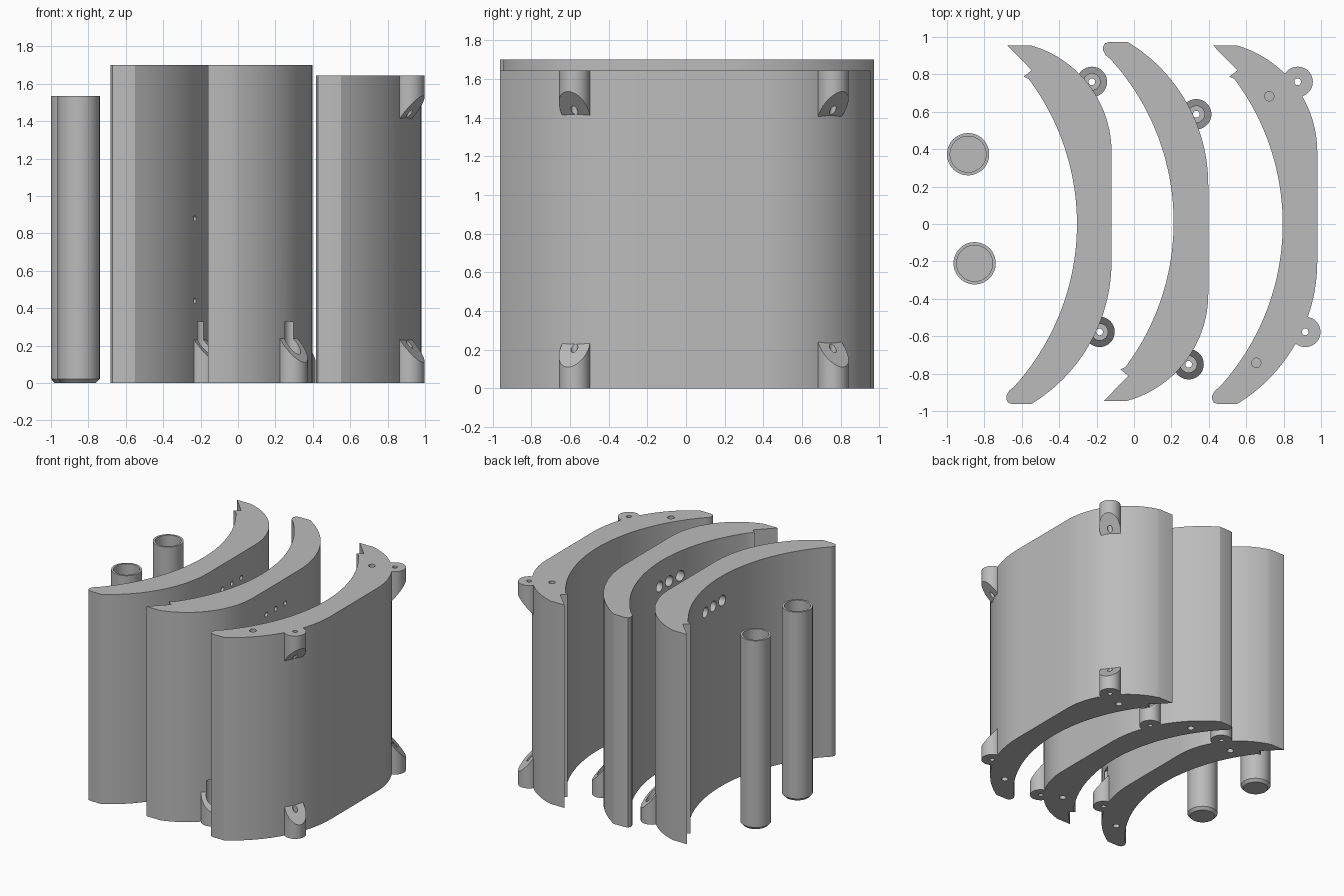
import bpy, bmesh, math
from mathutils import Matrix, Vector

if "Cube" in bpy.data.objects:
    bpy.data.objects.remove(bpy.data.objects["Cube"])

grey = bpy.data.materials.new("plain grey")
grey.diffuse_color = (0.5, 0.5, 0.5, 1)
grey.use_nodes = True
grey.node_tree.nodes["Principled BSDF"].inputs["Base Color"].default_value = grey.diffuse_color


def make_object(name, bm):
    bmesh.ops.recalc_face_normals(bm, faces=bm.faces[:])
    mesh = bpy.data.meshes.new(name)
    bm.to_mesh(mesh)
    bm.free()
    mesh.materials.append(grey)
    ob = bpy.data.objects.new(name, mesh)
    bpy.context.collection.objects.link(ob)
    return ob


def cylinder(name, x, y, z0, z1, r, seg=32):
    bm = bmesh.new()
    bmesh.ops.create_cone(bm, cap_ends=True, segments=seg, radius1=r, radius2=r,
                          depth=z1 - z0,
                          matrix=Matrix.Translation((x, y, (z0 + z1) / 2)))
    return make_object(name, bm)


def cylinder_x(name, x0, x1, y, z, r):
    bm = bmesh.new()
    m = Matrix.Translation(((x0 + x1) / 2, y, z)) @ Matrix.Rotation(math.pi / 2, 4, 'Y')
    bmesh.ops.create_cone(bm, cap_ends=True, segments=24, radius1=r, radius2=r,
                          depth=x1 - x0, matrix=m)
    return make_object(name, bm)


def combine(target, tool, operation):
    bpy.context.view_layer.objects.active = target
    mod = target.modifiers.new("combine", 'BOOLEAN')
    mod.operation = operation
    mod.solver = 'EXACT'
    mod.object = tool
    bpy.ops.object.modifier_apply(modifier=mod.name)
    bpy.data.objects.remove(tool, do_unlink=True)


def smooth(ob):
    bpy.ops.object.select_all(action='DESELECT')
    ob.select_set(True)
    bpy.context.view_layer.objects.active = ob
    bpy.ops.object.shade_smooth_by_angle(angle=math.radians(30))


def arc_x(y, x, y0, r):
    """x on an arc whose outermost point is (x, y0)"""
    return x - r + math.sqrt(r * r - (y - y0) ** 2)


def arc(x, y0, r, ya, yb, n):
    """Arc points, evenly spaced by angle"""
    a, b = math.asin((ya - y0) / r), math.asin((yb - y0) / r)
    angles = [a + (b - a) * i / n for i in range(n + 1)]
    return [(x - r + r * math.cos(t), y0 + r * math.sin(t)) for t in angles]


# Crescent cross-section: outer curve, notched end, inner curve, rounded end
PROFILE = (arc(-0.12, -0.2, 0.892, -0.963, -0.2, 24)
           + arc(-0.12, 0.385, 0.592, 0.385, 0.955, 24)
           + [(-0.678, 0.955), (-0.547, 0.822), (-0.59, 0.788)]
           + arc(-0.305, 0, 1.293, 0.775, -0.87, 48)
           + [(-0.668, -0.892), (-0.682, -0.917), (-0.682, -0.938),
              (-0.672, -0.956), (-0.65, -0.963)])
# Lugs: position and outward direction
LUGS = [((-0.184, -0.577), (0.907, -0.42)), ((-0.225, 0.76), (0.79, 0.61))]
PIN_HOLES = [(-0.446, -0.742), (-0.377, 0.683)]


def lug(x, y, nx, ny, z_flat, up):
    """Round lug with one sloping end"""
    bm = bmesh.new()
    bmesh.ops.create_cone(bm, cap_ends=True, segments=48, radius1=0.081,
                          radius2=0.081, depth=1)
    for v in bm.verts:
        slope_end = v.co.z > 0
        d = v.co.x * nx + v.co.y * ny
        v.co.z = z_flat + (up * (0.207 - 1.2 * d) if slope_end else 0)
        v.co.x += x
        v.co.y += y
    return make_object("lug", bm)


def panel(name, dx, flip, dy, height, top_lugs):
    def place(p):
        return p[0] + dx, flip * p[1] + dy

    bm = bmesh.new()
    base = bm.faces.new([bm.verts.new((*place(p), 0)) for p in PROFILE])
    res = bmesh.ops.extrude_face_region(bm, geom=[base])
    verts = [g for g in res["geom"] if isinstance(g, bmesh.types.BMVert)]
    bmesh.ops.translate(bm, verts=verts, vec=(0, 0, height))
    ob = make_object(name, bm)

    # lugs, mid-wall slopes face away from the panel
    for pos, n in LUGS:
        x, y = place(pos)
        combine(ob, lug(x, y, n[0], flip * n[1], 0, 1), 'UNION')
        if top_lugs:
            combine(ob, lug(x, y, n[0], flip * n[1], height, -1), 'UNION')
    for pos, n in LUGS:
        x, y = place(pos)
        combine(ob, cylinder("hole", x, y, -0.1, 0.3, 0.018), 'DIFFERENCE')
        if top_lugs:
            combine(ob, cylinder("hole", x, y, height - 0.3, height + 0.1, 0.018), 'DIFFERENCE')
        else:
            # screw head recess
            combine(ob, cylinder("recess", x, y, 0.1, 0.33, 0.044), 'DIFFERENCE')

    # blind pin holes in the ends
    for p in PIN_HOLES:
        x, y = place(p)
        combine(ob, cylinder("pin_hole", x, y, -0.1, 0.15, 0.025), 'DIFFERENCE')
        if top_lugs:
            combine(ob, cylinder("pin_hole", x, y, height - 0.15, height + 0.1, 0.025), 'DIFFERENCE')

    # three stepped holes through the wall
    if not top_lugs:
        for k in (-1, 0, 1):
            x, y = place((-0.22, 0.0925 + 0.12 * k))
            combine(ob, cylinder_x("hole", x - 0.3, x + 0.3, y, 1.5, 0.018), 'DIFFERENCE')
            combine(ob, cylinder_x("recess", x - 0.3, x, y, 1.5, 0.042), 'DIFFERENCE')
    return ob


left = panel("left_panel", 0, 1, 0, 1.70, False)
middle = panel("middle_panel", 0.517, -1, 0.01, 1.70, False)
right = panel("right_panel", 1.1, 1, 0, 1.645, True)

# small side holes in the left panel
for z in (0.44, 0.88):
    combine(left, cylinder_x("hole", -0.33, 0, -0.63, z, 0.014), 'DIFFERENCE')
for ob in (left, middle, right):
    smooth(ob)

# Hollow tubes with a chamfered closed foot
TUBE = [(0, 0), (0.093, 0), (0.113, 0.022), (0.113, 1.535), (0.096, 1.535),
        (0.096, 0.04), (0, 0.04)]
for name, x, y in (("back_tube", -0.887, 0.373), ("front_tube", -0.852, -0.21)):
    bm = bmesh.new()
    vs = [bm.verts.new((r, 0, z)) for r, z in TUBE]
    es = [bm.edges.new(pair) for pair in zip(vs, vs[1:])]
    bmesh.ops.spin(bm, geom=vs + es, cent=(0, 0, 0), axis=(0, 0, 1),
                   angle=2 * math.pi, steps=48)
    bmesh.ops.remove_doubles(bm, verts=bm.verts[:], dist=0.0005)
    bmesh.ops.translate(bm, verts=bm.verts[:], vec=Vector((x, y, 0)))
    smooth(make_object(name, bm))
